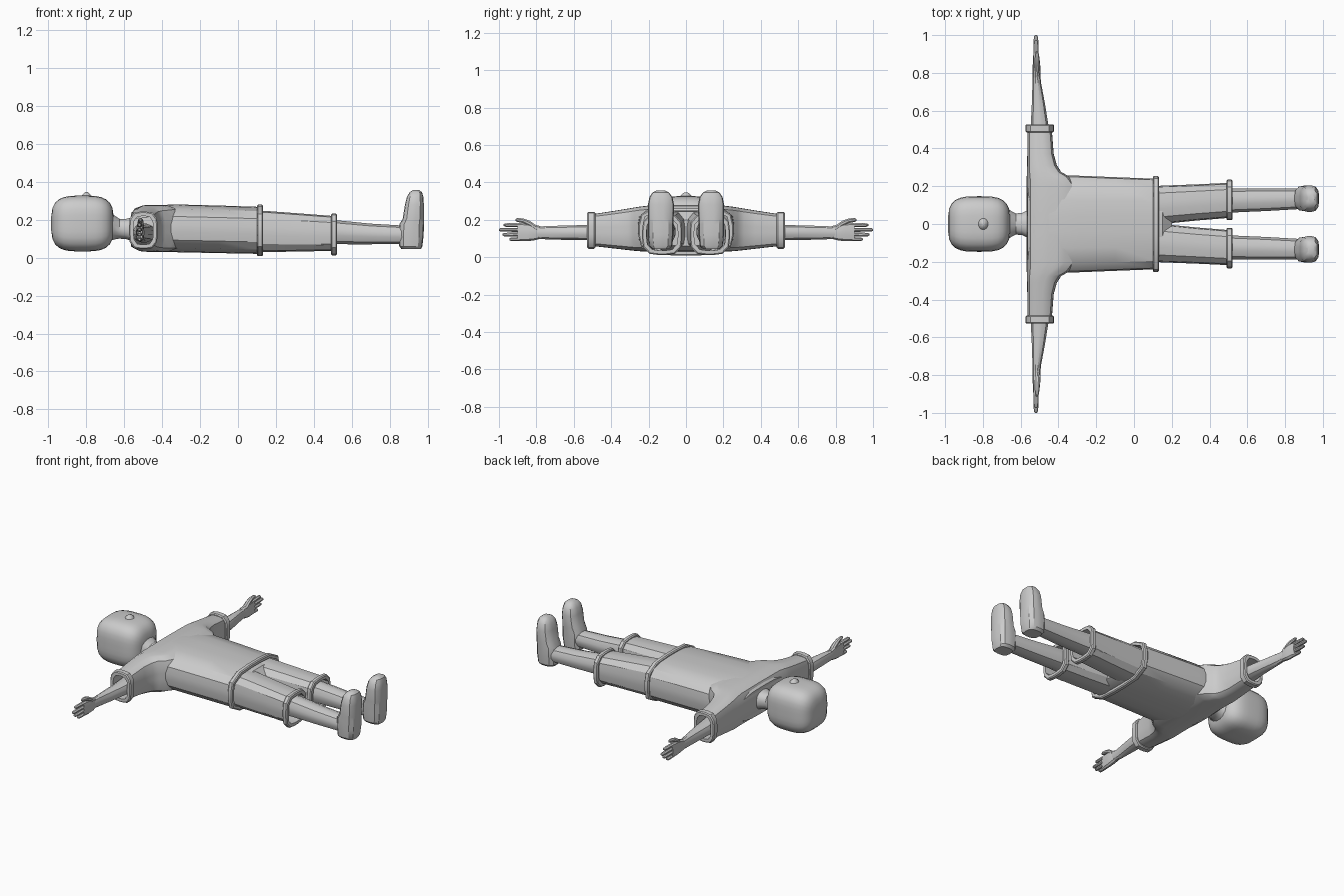
import bpy, bmesh, math
from mathutils import Vector


def place(axis, t, a, b):
    return {'x': (t, a, b), 'y': (a, t, b), 'z': (a, b, t)}[axis]


def loft(name, axis, sections, n=16, p=4.0, caps=(True, True), mirror=False):
    """Skin rounded-box sections (t, a0, a1, b0, b1) along an axis."""
    bm = bmesh.new()
    rings = []
    for t, a0, a1, b0, b1 in sections:
        ring = []
        for i in range(n):
            ang = 2 * math.pi * (i + 0.5) / n
            c, s = math.cos(ang), math.sin(ang)
            k = (abs(c) ** p + abs(s) ** p) ** (-1 / p)
            a = (a0 + a1) / 2 + (a1 - a0) / 2 * c * k
            b = (b0 + b1) / 2 + (b1 - b0) / 2 * s * k
            ring.append(bm.verts.new(place(axis, t, a, b)))
        rings.append(ring)
    for r, q in zip(rings, rings[1:]):
        for i in range(n):
            j = (i + 1) % n
            bm.faces.new((r[i], r[j], q[j], q[i]))
    if caps[0]:
        bm.faces.new(rings[0])
    if caps[1]:
        bm.faces.new(rings[-1])
    bmesh.ops.recalc_face_normals(bm, faces=bm.faces)
    me = bpy.data.meshes.new(name)
    bm.to_mesh(me)
    bm.free()
    ob = bpy.data.objects.new(name, me)
    bpy.context.collection.objects.link(ob)
    if mirror:
        m = ob.modifiers.new("Mirror", 'MIRROR')
        m.use_axis = (False, True, False)
    return ob


def band(name, axis, t0, t1, a0, a1, b0, b1, w, depth, mirror=False):
    """Thick hem ring whose lining runs back inside the cloth."""
    e, h = 0.006, w
    loft(name, axis, [
        (t0, a0 + h, a1 - h, b0 + h, b1 - h),
        (t0, a0 + e, a1 - e, b0 + e, b1 - e),
        (t0 + e, a0, a1, b0, b1),
        (t1 - e, a0, a1, b0, b1),
        (t1, a0 + e, a1 - e, b0 + e, b1 - e),
        (t1, a0 + h, a1 - h, b0 + h, b1 - h),
        (t0 - depth, a0 + h, a1 - h, b0 + h, b1 - h),
    ], p=3.6, caps=(False, False), mirror=mirror)


# Head: rounded block built from super-elliptic slices
slices = []
for i in range(15):
    u = -math.cos(math.pi * (i + 0.35) / 14.7)
    k = (1 - abs(u) ** 3.4) ** (1 / 3.4)
    slices.append((-0.82 + 0.165 * u, -0.147 * k, 0.147 * k,
                   0.18 - 0.147 * k, 0.18 + 0.147 * k))
loft("head", 'x', slices, n=32, p=3.6)

# Nose
loft("nose", 'z', [(0.31, -0.835, -0.76, -0.035, 0.035),
                   (0.33, -0.822, -0.775, -0.03, 0.03),
                   (0.341, -0.812, -0.785, -0.018, 0.018),
                   (0.346, -0.805, -0.793, -0.007, 0.007)], n=12, p=2)

# Neck
loft("neck", 'x', [(-0.69, -0.1, 0.1, 0.08, 0.25),
                   (-0.655, -0.072, 0.072, 0.095, 0.225),
                   (-0.625, -0.056, 0.056, 0.1, 0.205),
                   (-0.59, -0.06, 0.06, 0.097, 0.205),
                   (-0.55, -0.08, 0.08, 0.085, 0.215)], p=2.5)

# Shirt body, open at the hem
loft("shirt_body", 'x', [(-0.565, -0.24, 0.24, 0.06, 0.235),
                         (-0.53, -0.25, 0.25, 0.04, 0.265),
                         (-0.45, -0.26, 0.26, 0.032, 0.278),
                         (-0.3, -0.256, 0.256, 0.028, 0.28),
                         (-0.1, -0.248, 0.248, 0.024, 0.275),
                         (0.11, -0.24, 0.24, 0.02, 0.268)],
     n=20, p=3.4, caps=(True, False))
band("shirt_hem", 'x', 0.1, 0.132, -0.255, 0.255, 0.008, 0.28, 0.022, 0.08)

# Sleeves flaring into the body at the armpit
loft("sleeve", 'y', [(0.0, -0.568, -0.3, 0.03, 0.278),
                     (0.2, -0.568, -0.3, 0.03, 0.276),
                     (0.25, -0.568, -0.34, 0.032, 0.27),
                     (0.275, -0.567, -0.385, 0.034, 0.266),
                     (0.31, -0.566, -0.408, 0.038, 0.26),
                     (0.37, -0.565, -0.425, 0.045, 0.25),
                     (0.5, -0.563, -0.435, 0.06, 0.23)],
     n=20, caps=(False, False), mirror=True)
band("sleeve_cuff", 'y', 0.485, 0.528, -0.575, -0.423, 0.045, 0.243, 0.024, 0.08, True)

# Shorts: hips and two legs
loft("shorts_hips", 'x', [(0.06, -0.2, 0.2, 0.032, 0.25),
                          (0.15, -0.2, 0.2, 0.032, 0.245),
                          (0.2, -0.13, 0.13, 0.06, 0.2)], p=4)
loft("shorts_leg", 'x', [(0.08, 0.0, 0.2, 0.03, 0.25),
                         (0.17, 0.002, 0.204, 0.03, 0.245),
                         (0.33, 0.018, 0.21, 0.032, 0.233),
                         (0.5, 0.032, 0.218, 0.036, 0.22)],
     p=3.2, caps=(True, False), mirror=True)
band("shorts_cuff", 'x', 0.49, 0.522, 0.02, 0.235, 0.012, 0.232, 0.024, 0.08, True)

# Bare legs
loft("leg", 'x', [(0.38, 0.055, 0.195, 0.068, 0.205),
                  (0.52, 0.06, 0.188, 0.07, 0.198),
                  (0.7, 0.068, 0.188, 0.07, 0.18),
                  (0.87, 0.078, 0.188, 0.072, 0.17)], n=12, p=2.6, mirror=True)

# Boots with toes pointing up
loft("boot", 'z', [(0.045, 0.862, 0.965, 0.09, 0.182),
                   (0.06, 0.85, 0.972, 0.074, 0.197),
                   (0.12, 0.848, 0.979, 0.068, 0.203),
                   (0.175, 0.85, 0.98, 0.068, 0.203),
                   (0.205, 0.868, 0.98, 0.066, 0.204),
                   (0.28, 0.88, 0.98, 0.064, 0.204),
                   (0.32, 0.89, 0.977, 0.072, 0.196),
                   (0.345, 0.905, 0.97, 0.09, 0.18),
                   (0.356, 0.922, 0.955, 0.112, 0.158)], p=3.2, mirror=True)

# Arms
loft("arm", 'y', [(0.4, -0.555, -0.437, 0.08, 0.18),
                  (0.53, -0.547, -0.453, 0.09, 0.173),
                  (0.65, -0.541, -0.473, 0.092, 0.17),
                  (0.75, -0.538, -0.492, 0.095, 0.167),
                  (0.81, -0.537, -0.497, 0.1, 0.163)], n=12, p=2.3, mirror=True)

# Hands: palm, four fingers, thumb
loft("palm", 'y', [(0.775, -0.536, -0.5, 0.1, 0.165),
                   (0.81, -0.537, -0.494, 0.09, 0.175),
                   (0.85, -0.536, -0.497, 0.085, 0.182),
                   (0.9, -0.533, -0.503, 0.086, 0.182)], n=12, p=3, mirror=True)
for i, tip in enumerate((0.945, 0.98, 1.0, 0.975)):
    z0, s = 0.088 + 0.0235 * i, 0.002 * (i - 1.5)
    loft("finger_%d" % (i + 1), 'y', [
        (0.87, -0.533, -0.503, z0, z0 + 0.023),
        (tip - 0.03, -0.532, -0.506, z0 + s, z0 + s + 0.021),
        (tip - 0.008, -0.53, -0.508, z0 + s + 0.001, z0 + s + 0.02),
        (tip, -0.525, -0.513, z0 + s + 0.006, z0 + s + 0.015)],
        n=8, p=2.5, mirror=True)
loft("thumb", 'y', [(0.8, -0.53, -0.495, 0.14, 0.17),
                    (0.835, -0.53, -0.497, 0.163, 0.195),
                    (0.87, -0.527, -0.5, 0.182, 0.208),
                    (0.9, -0.524, -0.503, 0.188, 0.21),
                    (0.912, -0.518, -0.508, 0.194, 0.205)], n=8, p=2.5, mirror=True)

# Rest the lowest part on the ground and smooth the soft edges
for ob in bpy.context.collection.objects:
    ob.select_set(True)
    ob.location.z = 0
    bpy.context.view_layer.objects.active = ob
bpy.ops.object.shade_smooth_by_angle(angle=math.radians(32))
